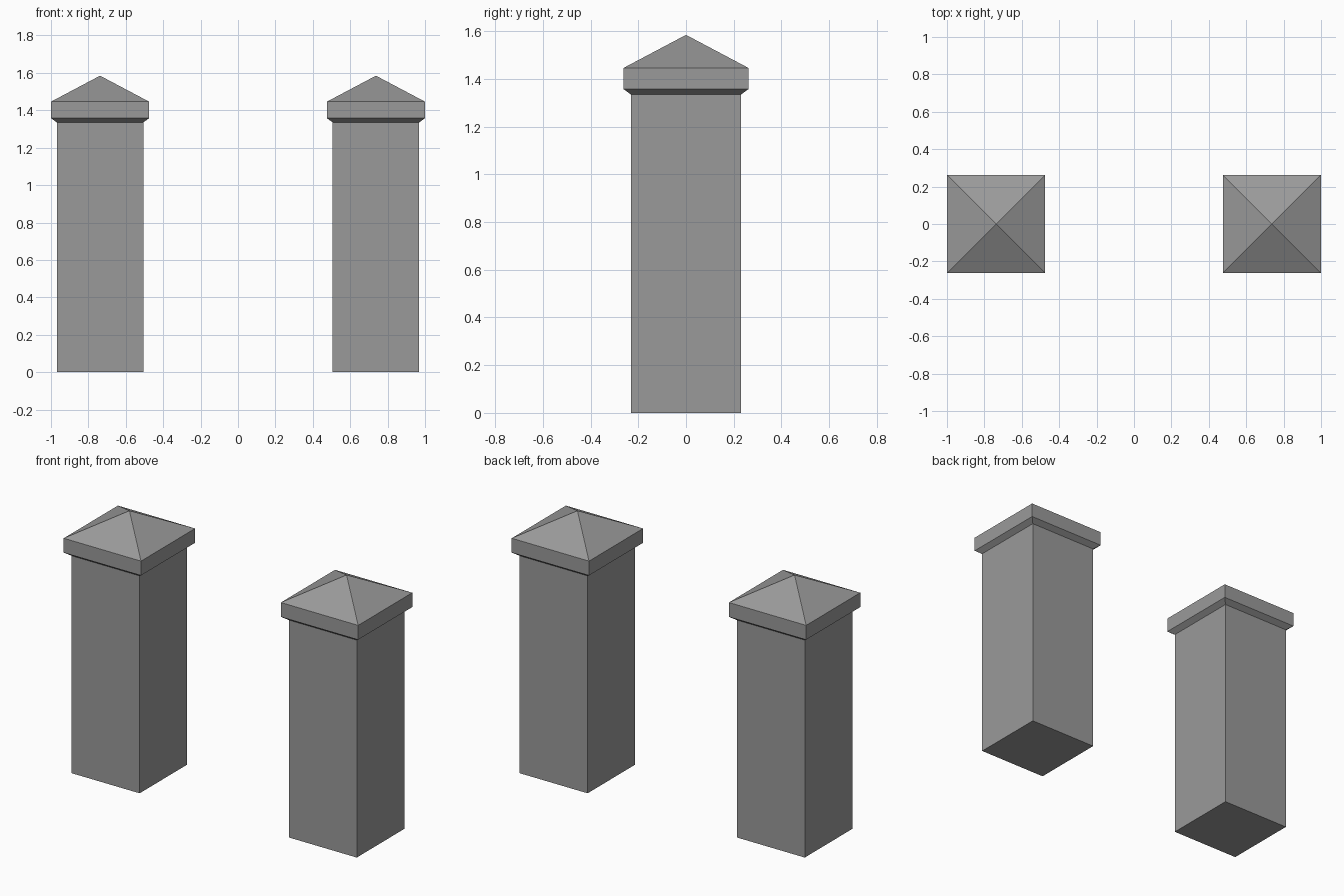
import bpy, bmesh

if "Cube" in bpy.data.objects:
    bpy.data.objects.remove(bpy.data.objects["Cube"])

PILLAR_X = 0.7375
APEX_Z = 1.585
# Square cross-sections from the ground up: (half width, height)
SECTIONS = [
    (0.231, 0.0),      # shaft foot
    (0.231, 1.335),    # shaft top
    (0.2625, 1.358),   # sloped underside of the cap
    (0.2625, 1.446),   # cap edge
]

stone = bpy.data.materials.new("dark_grey_stone")
stone.diffuse_color = (0.323, 0.323, 0.323, 1)
stone.use_nodes = True
stone.node_tree.nodes["Principled BSDF"].inputs["Base Color"].default_value = stone.diffuse_color


def build_pillar(name, x):
    bm = bmesh.new()
    rings = [[bm.verts.new((sx * h, sy * h, z))
              for sx, sy in ((-1, -1), (1, -1), (1, 1), (-1, 1))]
             for h, z in SECTIONS]

    # Foot, then the walls of shaft and cap
    bm.faces.new(rings[0][::-1])
    for low, high in zip(rings, rings[1:]):
        for i in range(4):
            j = (i + 1) % 4
            bm.faces.new((low[i], low[j], high[j], high[i]))

    # Pyramid roof
    apex = bm.verts.new((0, 0, APEX_Z))
    for i in range(4):
        bm.faces.new((rings[-1][i], rings[-1][(i + 1) % 4], apex))

    mesh = bpy.data.meshes.new(name)
    bm.to_mesh(mesh)
    bm.free()
    mesh.materials.append(stone)
    obj = bpy.data.objects.new(name, mesh)
    obj.location.x = x
    bpy.context.collection.objects.link(obj)


build_pillar("left_pillar", -PILLAR_X)
build_pillar("right_pillar", PILLAR_X)
